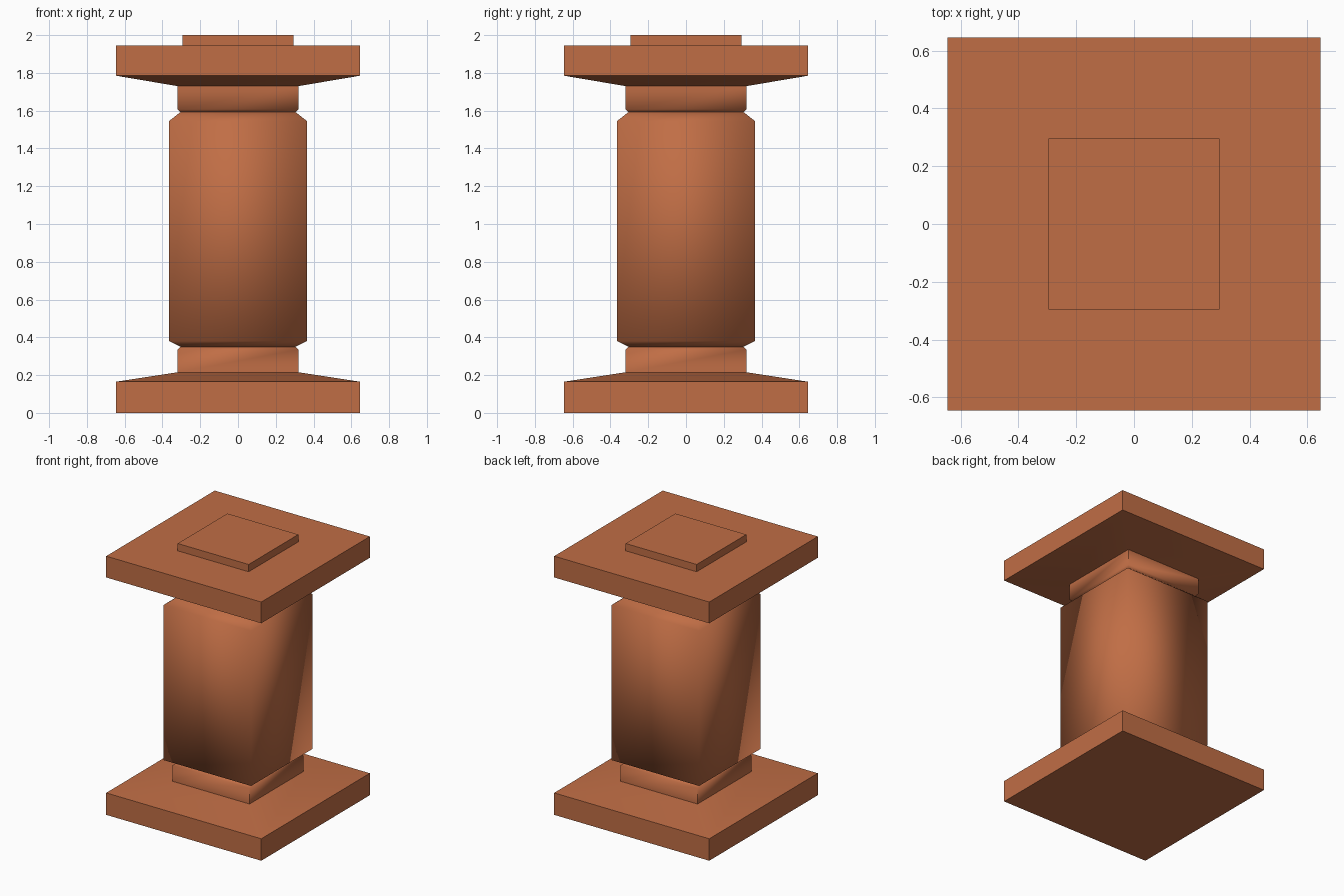
import bpy, bmesh, math

cube = bpy.data.objects.get("Cube")
if cube:
    bpy.data.objects.remove(cube, do_unlink=True)

# Terracotta colour
terracotta = bpy.data.materials.new("terracotta")
terracotta.use_nodes = True
colour = (0.53, 0.155, 0.06, 1)
terracotta.diffuse_color = colour
terracotta.node_tree.nodes["Principled BSDF"].inputs["Base Color"].default_value = colour


def square_loft(name, profile, cap_bottom=False, cap_top=False):
    """Stack square rings given as (half width, height), lowest first."""
    bm = bmesh.new()
    rings = [[bm.verts.new((sx * r, sy * r, z))
              for sx, sy in ((-1, -1), (1, -1), (1, 1), (-1, 1))]
             for r, z in profile]
    for low, high in zip(rings, rings[1:]):
        for i in range(4):
            j = (i + 1) % 4
            bm.faces.new((low[i], low[j], high[j], high[i]))
    if cap_bottom:
        bm.faces.new(rings[0][::-1])
    if cap_top:
        bm.faces.new(rings[-1])
    mesh = bpy.data.meshes.new(name)
    bm.to_mesh(mesh)
    bm.free()
    mesh.materials.append(terracotta)
    obj = bpy.data.objects.new(name, mesh)
    bpy.context.collection.objects.link(obj)
    bpy.ops.object.select_all(action='DESELECT')
    obj.select_set(True)
    bpy.context.view_layer.objects.active = obj
    bpy.ops.object.shade_smooth_by_angle(angle=math.radians(65))
    return obj


SLAB, NECK, SHAFT, GROOVE, CAP = 0.645, 0.32, 0.365, 0.305, 0.295

# Foot: plinth with sloped top, then the lower neck
square_loft("plinth", [(SLAB, 0), (SLAB, 0.165), (NECK, 0.215)], cap_bottom=True)
square_loft("lower_neck", [(NECK, 0.215), (NECK, 0.335), (GROOVE, 0.35)])

# Chamfered shaft
square_loft("shaft", [(GROOVE, 0.35), (SHAFT, 0.38), (SHAFT, 1.545), (GROOVE, 1.592)])

# Head: upper neck, slab with sloped underside, raised cap
square_loft("upper_neck", [(GROOVE, 1.592), (NECK, 1.607), (NECK, 1.73)])
square_loft("top_slab", [(NECK, 1.73), (SLAB, 1.785), (SLAB, 1.945)], cap_top=True)
square_loft("top_cap", [(CAP, 1.945), (CAP, 2.0)], cap_top=True)
